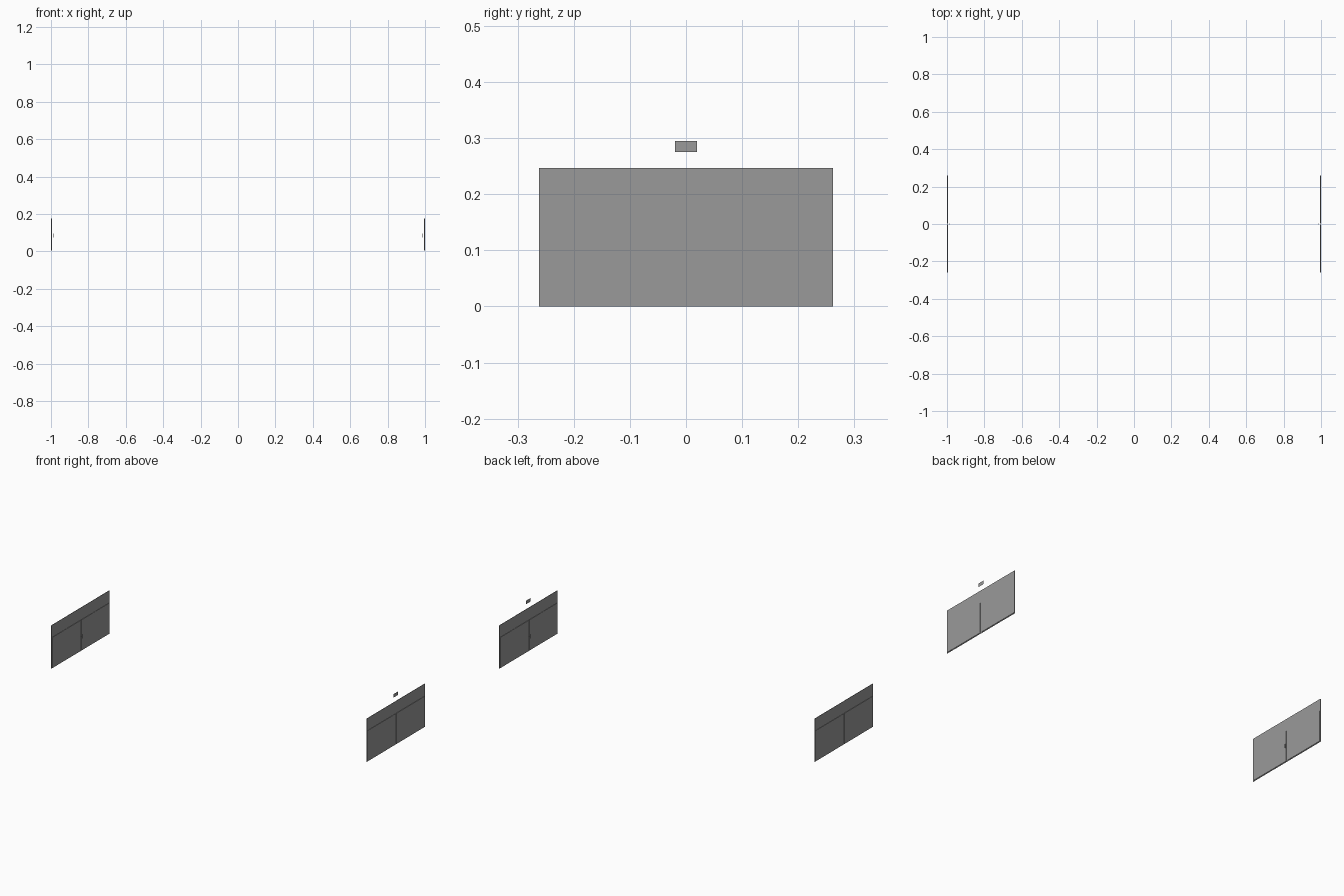
import bpy

if "Cube" in bpy.data.objects:
    bpy.data.objects.remove(bpy.data.objects["Cube"])

grey = bpy.data.materials.new("dark_grey")
grey.diffuse_color = (0.32, 0.32, 0.32, 1)
grey.use_nodes = True
grey.node_tree.nodes["Principled BSDF"].inputs["Base Color"].default_value = grey.diffuse_color


def box(name, x, y, z):
    """Axis-aligned dark grey box from (min, max) ranges."""
    mid = [(a + b) / 2 for a, b in (x, y, z)]
    size = [abs(b - a) for a, b in (x, y, z)]
    bpy.ops.mesh.primitive_cube_add(size=1, location=mid)
    ob = bpy.context.object
    ob.name = name
    ob.scale = size
    bpy.ops.object.transform_apply(location=False, rotation=False, scale=True)
    ob.data.materials.append(grey)
    return ob


# Two thin end walls facing each other, each with a double door
for side, s in (("left", -1), ("right", 1)):
    # Wall sheet
    box(f"{side}_wall", (s * 0.9962, s * 0.998), (-0.262, 0.262), (0, 0.247))

    # Door leaves, standing proud of both wall faces
    for leaf, m in (("front", -1), ("back", 1)):
        y = sorted((m * 0.004, m * 0.258))
        box(f"{side}_{leaf}_door", (s * 0.9942, s * 1.0), y, (0.004, 0.177))

    # Slim pull handle on the inner side, held by a stem
    box(f"{side}_handle", (s * 0.984, s * 0.986), (-0.002, 0.002), (0.075, 0.097))
    box(f"{side}_handle_stem", (s * 0.986, s * 0.995), (-0.0005, 0.0005), (0.0855, 0.0865))

# Small flat sign above the right wall
bpy.ops.mesh.primitive_plane_add(size=1, location=(0.998, 0, 0.285),
                                 rotation=(0, 1.570796, 0))
sign = bpy.context.object
sign.name = "sign_plate"
sign.scale = (0.02, 0.04, 1)
bpy.ops.object.transform_apply(location=False, rotation=True, scale=True)
sign.data.materials.append(grey)
